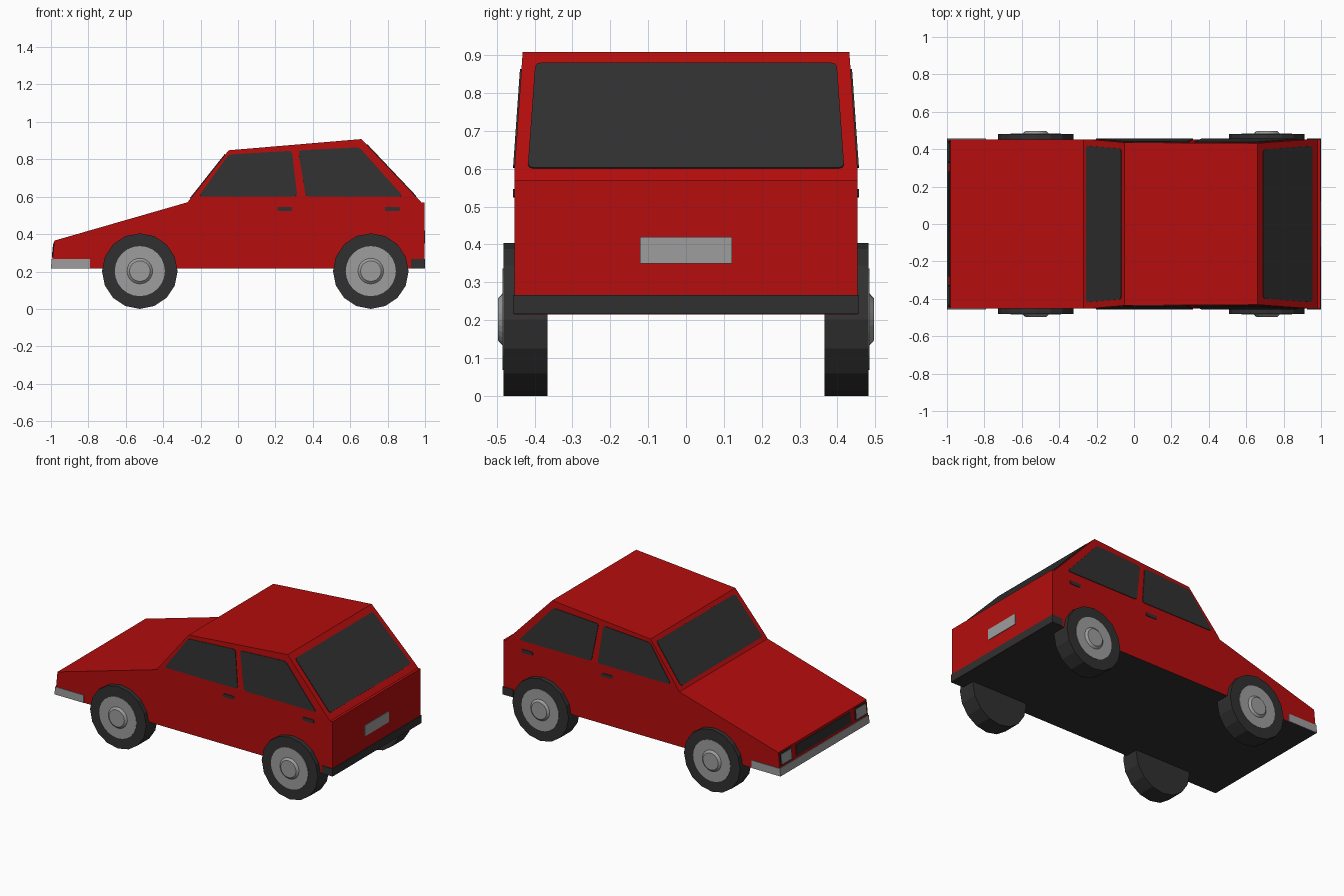
import bpy
import bmesh
from math import pi
from mathutils import Vector, Matrix

cube = bpy.data.objects.get("Cube")
if cube:
    bpy.data.objects.remove(cube)


def material(name, color):
    m = bpy.data.materials.new(name)
    m.use_nodes = True
    m.diffuse_color = (*color, 1)
    m.node_tree.nodes["Principled BSDF"].inputs["Base Color"].default_value = (*color, 1)
    return m


RED = material("red paint", (0.46, 0.004, 0.004))
DARK = material("dark rubber and glass", (0.03, 0.03, 0.03))
GREY = material("grey metal", (0.34, 0.34, 0.34))

BELT, HALF = 0.6, 0.453


def side_y(z):
    """Half width of the body, leaning inwards above the belt line."""
    return HALF - max(0, z - BELT) * 0.07


def finish(name, bm, *mats):
    me = bpy.data.meshes.new(name)
    bmesh.ops.recalc_face_normals(bm, faces=bm.faces)
    bm.to_mesh(me)
    bm.free()
    for m in mats:
        me.materials.append(m)
    ob = bpy.data.objects.new(name, me)
    bpy.context.collection.objects.link(ob)
    return ob


def plate(name, points, out, mat, corner=0.0, thick=0.004):
    """Thin panel lying on the body, raised towards the out direction."""
    bm = bmesh.new()
    face = bm.faces.new([bm.verts.new(p) for p in points])
    if corner:
        bmesh.ops.bevel(bm, geom=bm.verts[:], offset=corner, segments=2,
                        profile=0.5, affect='VERTICES')
    face = bm.faces[:][0]
    face.normal_update()
    n = face.normal.copy()
    if n.dot(Vector(out)) < 0:
        n.negate()
    ext = bmesh.ops.extrude_face_region(bm, geom=[face], use_keep_orig=True)
    for v in ext["geom"]:
        if isinstance(v, bmesh.types.BMVert):
            v.co += n * thick
    return finish(name, bm, mat)


def side_plate(name, profile, mat, corner=0.0):
    for s, label in ((-1, "near"), (1, "far")):
        pts = [(x, s * side_y(z), z) for x, z in profile]
        plate(f"{label}_{name}", pts, (0, s, 0), mat, corner)


def cross_plate(name, lower, upper, y_low, y_up, out, mat, corner=0.0):
    """Panel across the car between two (x, z) lines, spanning given y ranges."""
    pts = [(lower[0], y_low[0], lower[1]), (lower[0], y_low[1], lower[1]),
           (upper[0], y_up[1], upper[1]), (upper[0], y_up[0], upper[1])]
    plate(name, pts, out, mat, corner)


def box_range(x0, x1, z0, z1):
    return [(x0, z0), (x1, z0), (x1, z1), (x0, z1)]


# Body shell: extruded side profile, narrowed above the belt line
outline = [(-0.997, 0.215), (-0.982, 0.365), (-0.27, 0.57), (-0.05, 0.848),
           (0.66, 0.908), (0.98, 0.57), (0.997, 0.57), (0.997, 0.215)]
bm = bmesh.new()
base = bm.faces.new([bm.verts.new((x, -HALF, z)) for x, z in outline])
ext = bmesh.ops.extrude_face_region(bm, geom=[base], use_keep_orig=True)
for v in ext["geom"]:
    if isinstance(v, bmesh.types.BMVert):
        v.co.y = HALF
bmesh.ops.bisect_plane(bm, geom=bm.verts[:] + bm.edges[:] + bm.faces[:],
                       plane_co=(0, 0, BELT), plane_no=(0, 0, 1))
for v in bm.verts:
    v.co.y = side_y(v.co.z) * (1 if v.co.y > 0 else -1)
bmesh.ops.recalc_face_normals(bm, faces=bm.faces)
for f in bm.faces:
    f.material_index = 1 if f.normal.z < -0.9 else 0
finish("body", bm, RED, DARK)

# Side windows and door handles
side_plate("front_window", [(-0.21, 0.602), (0.317, 0.602), (0.288, 0.845), (-0.05, 0.825)],
           DARK, 0.015)
side_plate("rear_window", [(0.362, 0.602), (0.882, 0.602), (0.648, 0.864), (0.322, 0.847)],
           DARK, 0.015)
for name, x in (("front_handle", 0.21), ("rear_handle", 0.785)):
    side_plate(name, box_range(x, x + 0.08, 0.524, 0.546), DARK, 0.006)


# Windscreen and rear window
def along(a, b, t):
    return tuple(Vector(a).lerp(Vector(b), t))


def span(w):
    return (-w, w)


screen = (outline[2], outline[3])
cross_plate("windscreen", along(*screen, 0.07), along(*screen, 0.92),
            span(0.418), span(0.402), (-1, 0, 1), DARK, 0.015)
hatch = (outline[5], outline[4])
cross_plate("rear_window_glass", along(*hatch, 0.09), along(*hatch, 0.91),
            span(0.418), span(0.398), (1, 0, 1), DARK, 0.015)


# Nose: bumper, grille and headlights
def nose(z):
    return (-0.997 + (z - 0.215) * 0.1, z)


front = (-1, 0, 0)
cross_plate("front_bumper", nose(0.216), nose(0.266), span(0.457), span(0.457), front, GREY)
side_plate("front_bumper_end", [nose(0.216), (-0.79, 0.216), (-0.79, 0.266), nose(0.266)], GREY)
cross_plate("grille", nose(0.283), nose(0.35), span(0.28), span(0.28), front, DARK)
for s, label in ((-1, "near"), (1, "far")):
    for part, edge, mat, thick in (("frame", 0.0, DARK, 0.003), ("headlight", 0.009, GREY, 0.005)):
        y0, y1 = s * (0.325 + edge), s * (0.443 - edge)
        low, top = nose(0.276 + edge), nose(0.356 - edge)
        plate(f"{label}_{part}", [(low[0], y0, low[1]), (low[0], y1, low[1]),
                                  (top[0], y1, top[1]), (top[0], y0, top[1])], front, mat, 0, thick)

# Tail: bumper and number plate panel
back = (1, 0, 0)
cross_plate("rear_bumper", (0.997, 0.216), (0.997, 0.266), span(0.457), span(0.457), back, DARK)
side_plate("rear_bumper_end", box_range(0.925, 0.997, 0.216, 0.266), DARK)
cross_plate("rear_plate", (0.997, 0.35), (0.997, 0.42), span(0.122), span(0.122), back, GREY)


# Wheels: tyre, flat rim and chamfered hub cap
def disc(name, x, side, y0, y1, r0, r1, sides, mat):
    bm = bmesh.new()
    bmesh.ops.create_cone(bm, cap_ends=True, segments=sides, radius1=r0, radius2=r1,
                          depth=y1 - y0)
    spin = Matrix.Rotation(-side * pi / 2, 4, 'X')
    place = Matrix.Translation((x, side * (y0 + y1) / 2, 0.202))
    bmesh.ops.transform(bm, matrix=place @ spin, verts=bm.verts)
    return finish(name, bm, mat)


for x, axle in ((-0.525, "front"), (0.71, "rear")):
    for s, label in ((-1, "near"), (1, "far")):
        wheel = f"{axle}_{label}"
        disc(wheel + "_tyre", x, s, 0.366, 0.482, 0.202, 0.202, 16, DARK)
        disc(wheel + "_rim", x, s, 0.47, 0.485, 0.134, 0.134, 24, GREY)
        disc(wheel + "_hub_cap", x, s, 0.48, 0.497, 0.074, 0.055, 24, GREY)
